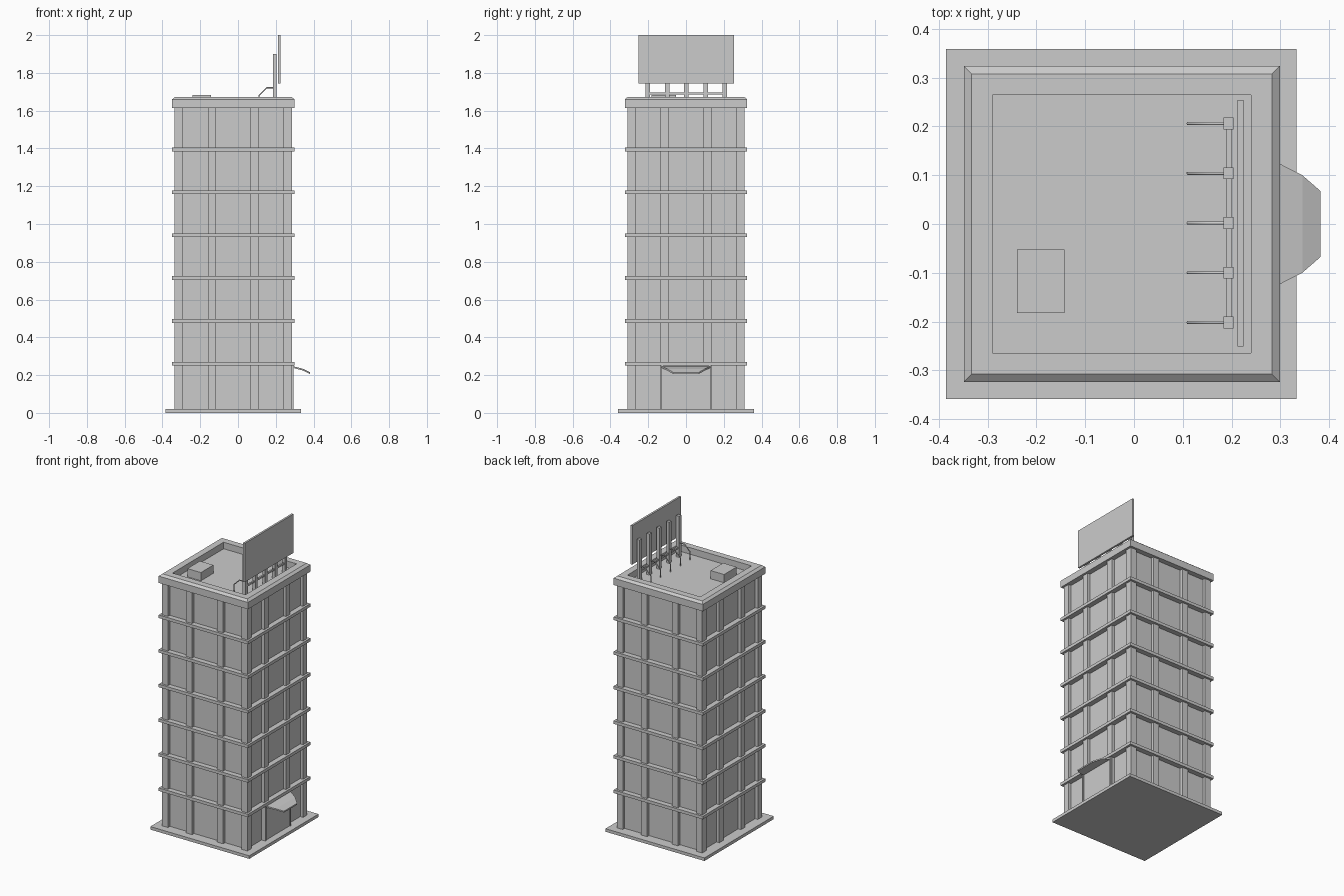
import bpy, bmesh
from mathutils import Vector

if "Cube" in bpy.data.objects:
    bpy.data.objects.remove(bpy.data.objects["Cube"])

CX = -0.025  # tower axis in x


def make(name, verts, faces):
    mesh = bpy.data.meshes.new(name)
    mesh.from_pydata(verts, [], faces)
    bm = bmesh.new()
    bm.from_mesh(mesh)
    bmesh.ops.recalc_face_normals(bm, faces=bm.faces)
    bm.to_mesh(mesh)
    bm.free()
    ob = bpy.data.objects.new(name, mesh)
    bpy.context.collection.objects.link(ob)
    return ob


def box(name, x0, x1, y0, y1, z0, z1):
    v = [(x, y, z) for z in (z0, z1) for x, y in ((x0, y0), (x1, y0), (x1, y1), (x0, y1))]
    f = [(0, 1, 2, 3), (4, 5, 6, 7)] + [(i, (i + 1) % 4, (i + 1) % 4 + 4, i + 4) for i in range(4)]
    return make(name, v, f)


def slab(name, half, z0, z1):
    return box(name, CX - half, CX + half, -half, half, z0, z1)


def square_loft(name, rings):
    """Skin square rings given as (half width, z), capped at both ends."""
    v = [(CX + sx * h, sy * h, z) for h, z in rings
         for sx, sy in ((-1, -1), (1, -1), (1, 1), (-1, 1))]
    f = [(4 * k + i, 4 * k + (i + 1) % 4, 4 * k + 4 + (i + 1) % 4, 4 * k + 4 + i)
         for k in range(len(rings) - 1) for i in range(4)]
    n = len(v)
    return make(name, v, f + [(0, 1, 2, 3), (n - 4, n - 3, n - 2, n - 1)])


def pipe(name, pts, r):
    """Square tube along an xz path."""
    cu = bpy.data.curves.new(name, 'CURVE')
    cu.dimensions = '3D'
    cu.bevel_depth, cu.bevel_resolution, cu.use_fill_caps = r, 1, True
    sp = cu.splines.new('POLY')
    sp.points.add(len(pts) - 1)
    for p, c in zip(sp.points, pts):
        p.co = (*c, 1)
    ob = bpy.data.objects.new(name, cu)
    bpy.context.collection.objects.link(ob)
    return ob


# plinth and recessed walls
box("ground_plate", -0.385, 0.333, -0.359, 0.359, 0, 0.02)
slab("walls", 0.29, 0.02, 1.62)

# corner and intermediate pillars
H, W = 0.31, 0.043
for sx in (-1, 1):
    for sy in (-1, 1):
        xs = sorted((CX + sx * H, CX + sx * (H - W)))
        ys = sorted((sy * H, sy * (H - W)))
        box("corner_pillar", *xs, *ys, 0.02, 1.62)
for s in (-1, 1):
    for c in (-0.1125, 0.1125):
        d = sorted((s * 0.28, s * H))
        box("side_pillar", CX + d[0], CX + d[1], c - W / 2, c + W / 2, 0.02, 1.62)
        box("front_back_pillar", CX + c - W / 2, CX + c + W / 2, *d, 0.02, 1.62)

# floor ledges
for i in range(6):
    z = 0.26 + i * 0.227
    slab("floor_ledge", 0.324, z - 0.01, z + 0.01)

# chamfered parapet with sunken roof
square_loft("parapet_roof", [(0.324, 1.615), (0.324, 1.66), (0.308, 1.673),
                             (0.265, 1.673), (0.265, 1.63)])
box("roof_hatch", -0.24, -0.142, -0.182, -0.052, 1.625, 1.684)

# billboard and its supports
box("billboard", 0.212, 0.225, -0.251, 0.254, 1.745, 2.0)
box("billboard_rail", 0.19, 0.2, -0.202, 0.206, 1.685, 1.696)
for i in range(5):
    y = -0.202 + i * 0.102
    box("billboard_post", 0.184, 0.204, y - 0.012, y + 0.012, 1.625, 1.9)
    pipe("billboard_strut", [(0.111, y, 1.625), (0.111, y, 1.68),
                             (0.152, y, 1.721), (0.19, y, 1.721)], 0.0035)

# entrance
box("door_panel", 0.26, 0.288, -0.125, 0.125, 0.02, 0.255)
for s in (-1, 1):
    box("door_jamb", 0.26, 0.293, *sorted((s * 0.123, s * 0.133)), 0.02, 0.25)

# sloping canopy narrowing outwards
profile = [(0.28, 0.132, 0.248), (0.3, 0.123, 0.245), (0.345, 0.1, 0.233), (0.382, 0.068, 0.215)]
v = [(x, s * y, z - t) for x, y, z in profile for t in (0, 0.009) for s in (-1, 1)]
f = [(0, 1, 3, 2), (12, 13, 15, 14)]
for k in range(3):
    a = 4 * k
    f += [(a + p, a + q, a + q + 4, a + p + 4) for p, q in ((0, 1), (1, 3), (3, 2), (2, 0))]
make("entrance_canopy", v, f)
